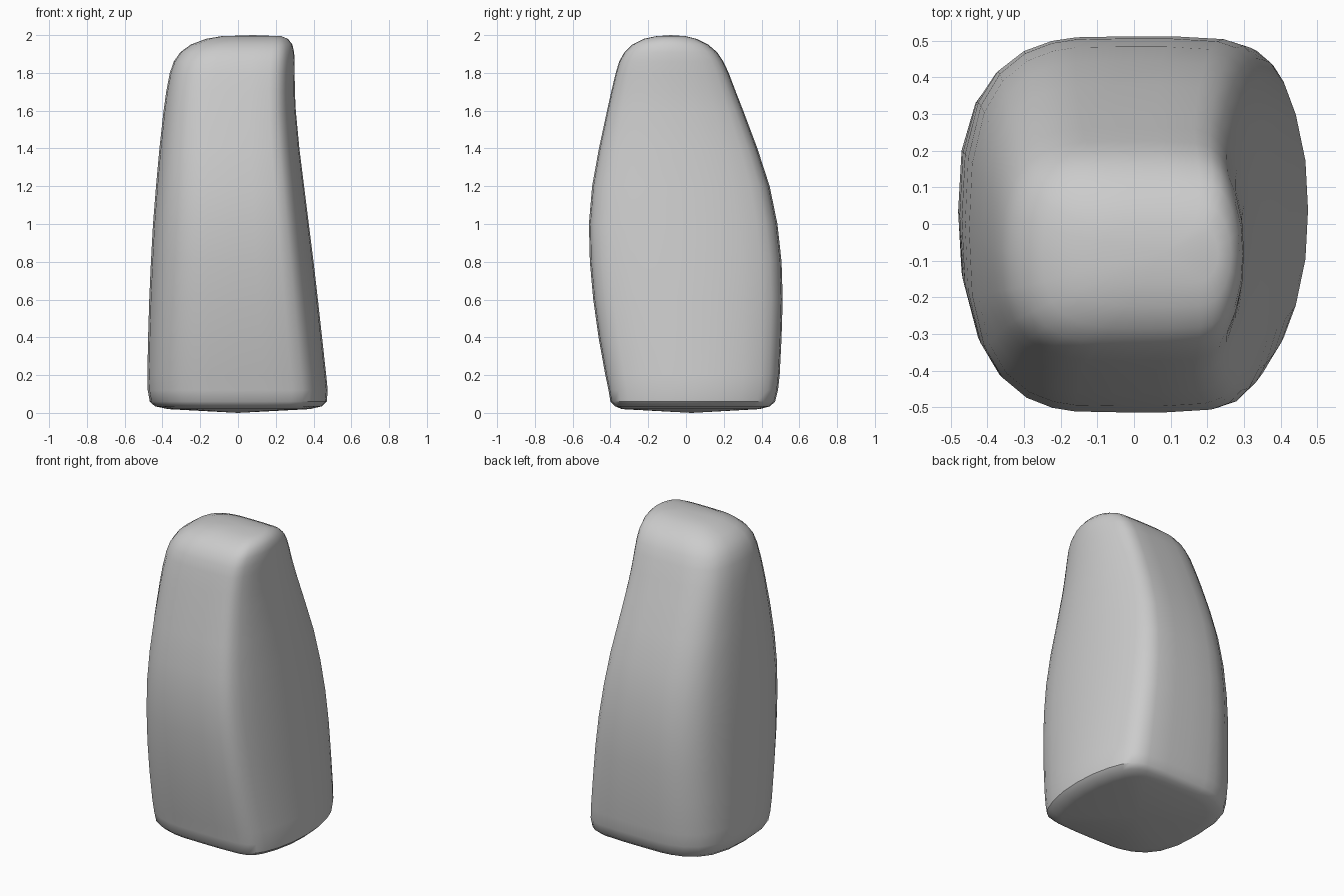
import bpy, bmesh

# Extents of the body by height: z, left, right, front, back
LEVELS = [
    (0.02, -0.37, 0.38, -0.34, 0.39), (0.035, -0.44, 0.445, -0.375, 0.445),
    (0.06, -0.467, 0.47, -0.40, 0.472), (0.12, -0.478, 0.475, -0.41, 0.487),
    (0.2, -0.48, 0.467, -0.427, 0.496), (0.4, -0.476, 0.445, -0.463, 0.506),
    (0.6, -0.47, 0.423, -0.491, 0.512), (0.8, -0.461, 0.4, -0.509, 0.506),
    (1.0, -0.45, 0.375, -0.514, 0.484), (1.2, -0.434, 0.35, -0.497, 0.443),
    (1.4, -0.416, 0.325, -0.461, 0.378), (1.6, -0.394, 0.306, -0.418, 0.303),
    (1.7, -0.38, 0.301, -0.396, 0.264), (1.8, -0.361, 0.3, -0.372, 0.226),
    (1.86, -0.34, 0.3, -0.354, 0.198), (1.91, -0.305, 0.297, -0.326, 0.164),
    (1.95, -0.25, 0.288, -0.285, 0.117), (1.98, -0.17, 0.265, -0.225, 0.057),
    (1.994, -0.09, 0.23, -0.16, 0.0),
]

# Half cross-section from right to left: bulged right face, tight right corner, round left corner
HALF = [(1, 0), (0.985, 0.3), (0.93, 0.58), (0.86, 0.78), (0.8, 0.88),
        (0.72, 0.95), (0.6, 0.985), (0.3, 1), (0, 1), (-0.3, 0.995),
        (-0.45, 0.975), (-0.62, 0.92), (-0.78, 0.81), (-0.9, 0.64),
        (-0.98, 0.36), (-1, 0)]
SECTION = HALF + [(u, -v) for u, v in HALF[-2:0:-1]]


def ring(bm, z, left, right, front, back):
    cx, cy = (left + right) / 2, (front + back) / 2
    hx, hy = (right - left) / 2, (back - front) / 2
    return [bm.verts.new((cx + u * hx, cy + v * hy, z)) for u, v in SECTION]


# Tapered body, lofted through the levels
bm = bmesh.new()
rings = [ring(bm, *level) for level in LEVELS]
n = len(SECTION)
for low, high in zip(rings, rings[1:]):
    for i in range(n):
        j = (i + 1) % n
        bm.faces.new((low[i], low[j], high[j], high[i]))

# Shallow domed base and crown
for loop, centre in ((rings[0], (0, 0.03, 0.0)), (rings[-1], (0.08, -0.08, 2.0))):
    tip = bm.verts.new(centre)
    for i in range(n):
        bm.faces.new((loop[i], loop[(i + 1) % n], tip))
bmesh.ops.recalc_face_normals(bm, faces=bm.faces)

mesh = bpy.data.meshes.new("tapered_body")
bm.to_mesh(mesh)
bm.free()
body = bpy.data.objects.new("tapered_body", mesh)
bpy.context.collection.objects.link(body)
bpy.context.view_layer.objects.active = body
body.select_set(True)
bpy.ops.object.shade_smooth_by_angle(angle=0.7)
